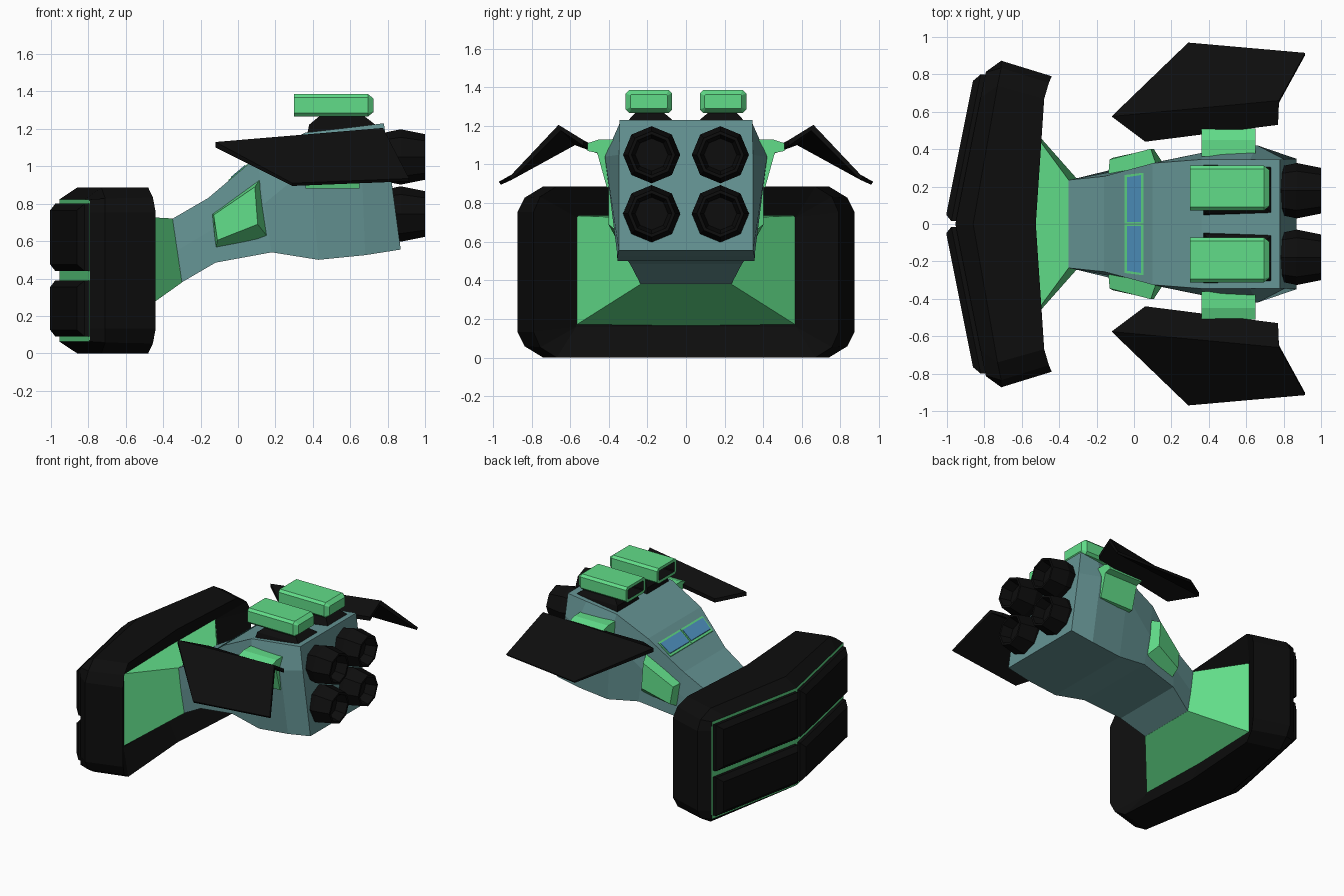
import bpy, bmesh, math

if "Cube" in bpy.data.objects:
    bpy.data.objects.remove(bpy.data.objects["Cube"])


def material(name, rgb):
    m = bpy.data.materials.new(name)
    m.diffuse_color = (*rgb, 1)
    m.use_nodes = True
    m.node_tree.nodes["Principled BSDF"].inputs["Base Color"].default_value = m.diffuse_color
    return m


TEAL = material("teal_hull", (0.13, 0.295, 0.295))
GREEN = material("green_trim", (0.12, 0.72, 0.25))
BLACK = material("black_armour", (0.004, 0.004, 0.004))
BLUE = material("blue_glass", (0.08, 0.30, 0.55))


def loft(name, rows, mats, closed=True, caps=(True, True), rule=None, extra=()):
    """Skin equal rows of points, then mirror the result across y = 0."""
    bm = bmesh.new()
    n = len(rows[0])
    for s in (1, -1):
        v = [[bm.verts.new((x, s * y, z)) for x, y, z in r] for r in rows]
        for i in range(len(rows) - 1):
            for j in range(n if closed else n - 1):
                k = (j + 1) % n
                f = bm.faces.new((v[i][j], v[i][k], v[i + 1][k], v[i + 1][j]))
                f.material_index = rule(i, j) if rule else 0
        if caps[0]:
            f = bm.faces.new(v[0])
            f.material_index = rule(-1, 0) if rule else 0
        if caps[1]:
            bm.faces.new(v[-1])
        for q in extra:
            bm.faces.new([v[-1][j] for j in q])
    bmesh.ops.remove_doubles(bm, verts=bm.verts, dist=0.0005)
    bmesh.ops.dissolve_degenerate(bm, edges=bm.edges, dist=0.0005)
    bmesh.ops.recalc_face_normals(bm, faces=bm.faces)
    me = bpy.data.meshes.new(name)
    bm.to_mesh(me)
    bm.free()
    for m in mats:
        me.materials.append(m)
    ob = bpy.data.objects.new(name, me)
    bpy.context.collection.objects.link(ob)
    return ob


# Hull: half sections of top, middle and bottom corner, front to back
sections = [((-.35, .235, .72), (-.325, .24, .55), (-.30, .235, .38)),
            ((-.16, .255, .83), (-.14, .275, .66), (-.12, .29, .485)),
            ((.10, .325, 1.05), (.14, .335, .80), (.18, .33, .54)),
            ((.36, .345, 1.18), (.385, .385, 1.0), (.43, .355, .50)),
            ((.62, .345, 1.21), (.66, .42, 1.04), (.68, .355, .525)),
            ((.78, .345, 1.23), (.803, .346, 1.05), (.87, .348, .555))]
loft("hull", [[(t[0], 0, t[2]), t, m, b, (b[0], 0, b[2])] for t, m, b in sections],
     [TEAL], closed=False)

# Neck funnel from the hull to the shield
loft("neck_funnel", [[(x, 0, t), (x, w, t), (x2, w, b), (x2, 0, b)]
                     for x, x2, w, t, b in ((-.60, -.60, .575, .735, .165),
                                            (-.35, -.30, .236, .721, .379))],
     [GREEN], closed=False)

# Shield: ring is front, ridge, rear rim, recessed rear; given as (x, y, half height)
half_rows = [
    [(-.955, 0, .38), (-.86, 0, .443), (-.525, 0, .443), (-.60, 0, .285)],
    [(-.82, .675, .38), (-.73, .74, .443), (-.48, .67, .443), (-.59, .57, .285)],
    [(-.793, .81, .38), (-.71, .835, .385), (-.455, .755, .39), (-.59, .57, .285)],
    [(-.79, .815, .31), (-.71, .873, .31), (-.44, .79, .31), (-.59, .57, .285)]]
shield_rows = [[(x, y, .443 + h) for x, y, h in r] + [(x, y, .443 - h) for x, y, h in r[::-1]]
               for r in half_rows]
loft("shield", shield_rows, [BLACK, GREEN], caps=(False, False),
     rule=lambda i, j: 1 if j == 7 else 0,
     extra=[(0, 1, 6, 7), (1, 2, 5, 6), (2, 3, 4, 5)])

# Four armour plates on the shield front
for label, z0, z1 in (("upper", .44, .80), ("lower", .09, .39)):
    rows = []
    for x, d in ((-.94, 0), (-.98, 0), (-1.014, .035)):
        rows.append([(x + .2 * y, y, z) for y, z in
                     ((.015 + d, z0 + d), (.80 - d, z0 + d), (.80 - d, z1 - d), (.015 + d, z1 - d))])
    loft(label + "_shield_plates", rows, [BLACK])

# Windows with green frames on the sloping deck
for name, mat, x0, x1, y0, y1, lift in (
        ("window_frames", GREEN, -.05, .05, .002, .262, .005),
        ("windows", BLUE, -.037, .037, .012, .25, .010)):
    rows = [[(x, y, .83 + .846 * (x + .16) + h) for x, y in
             ((x0, y0), (x1, y0), (x1, y1 + .012), (x0, y1))] for h in (lift - .008, lift)]
    loft(name, rows, [mat])

# Side intakes
loft("side_intakes", [
    [(-.14, .24, .745), (.125, .30, .94), (.165, .31, .615), (-.12, .25, .55)],
    [(-.13, .345, .74), (.09, .402, .89), (.105, .402, .69), (-.11, .355, .605)]], [GREEN])

# Wing mounts
mount = [(.36, .88), (.41, .88), (.46, 1.06), (.51, 1.07), (.51, 1.11), (.45, 1.13), (.36, 1.13)]
loft("wing_mounts", [[(x, y, z) for y, z in mount] for x in (.36, .65)], [GREEN])

# Folded wings: nose, inner edge, ridge and outer edge
inner = [(-.12, .575, 1.13), (.06, .44, 1.08), (.77, .53, 1.125), (.775, .66, 1.205)]
outer = [(-.12, .575, 1.13), (.775, .66, 1.205), (.915, .915, .935), (.29, .97, .91)]
for name, pts in (("inner_wings", inner), ("outer_wings", outer)):
    loft(name, [pts, [(x, y - (.012 if y > .6 else 0), z - .03 if y < .9 else z - .015)
                      for x, y, z in pts]], [BLACK])

# Engines: octagonal nozzles with hollow ends
for label, z in (("upper", 1.05), ("lower", .745)):
    rows = [[(x, .178 + r * math.cos(math.tau * k / 8), z + r * math.sin(math.tau * k / 8))
             for k in range(8)]
            for x, r in ((.76, .125), (.87, .148), (1.0, .122), (1.0, .105), (.92, .085))]
    loft(label + "_engines", rows, [BLACK])


def chamfered(x, hy, hz, c):
    quad = [(hy, hz - c), (hy - c, hz), (c - hy, hz), (-hy, hz - c),
            (-hy, c - hz), (c - hy, -hz), (hy - c, -hz), (hy, c - hz)]
    return [(x, .192 + y, 1.326 + z) for y, z in quad]


# Launcher pods with dark bores, standing on pylons
loft("launcher_pods", [chamfered(.42, .085, .033, .005), chamfered(.30, .095, .038, .005),
                       chamfered(.30, .12, .06, .018), chamfered(.695, .12, .06, .018),
                       chamfered(.725, .096, .036, .005)],
     [GREEN, BLACK], rule=lambda i, j: 1 if i < 1 else 0)
loft("pod_pylons", [[(x0, y0, z), (x1, y0, z), (x1, y1, z), (x0, y1, z)]
                    for x0, x1, y0, y1, z in ((.37, .745, .045, .32, 1.17),
                                              (.38, .735, .06, .305, 1.222),
                                              (.45, .66, .13, .25, 1.28))], [BLACK])
